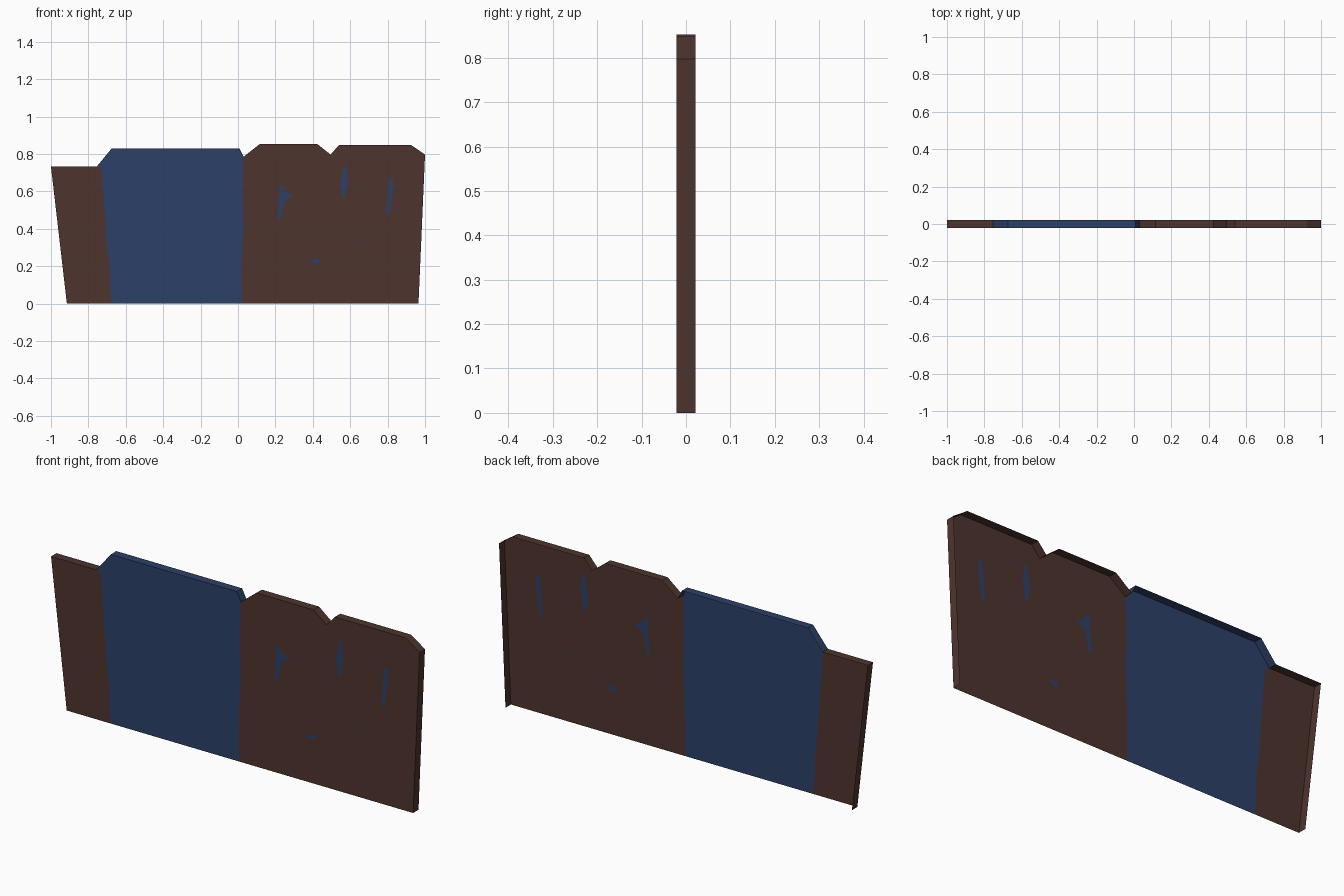
import bpy, bmesh

if "Cube" in bpy.data.objects:
    bpy.data.objects.remove(bpy.data.objects["Cube"])

FRONT, BACK = -0.021, 0.021


def material(name, color):
    m = bpy.data.materials.new(name)
    m.diffuse_color = (*color, 1)
    m.use_nodes = True
    m.node_tree.nodes["Principled BSDF"].inputs["Base Color"].default_value = m.diffuse_color
    return m


BROWN = material("dark brown", (0.0762, 0.0343, 0.0273))
BLUE = material("navy blue", (0.0252, 0.0513, 0.1384))


def board(name, rim, seam, mats, spots=()):
    """Open-backed board: front sheet with inset spots, plus a rim folded back."""
    bm = bmesh.new()

    def loop(points):
        vs = [bm.verts.new((x, FRONT, z)) for x, z in points]
        es = [bm.edges.new((vs[i], vs[(i + 1) % len(vs)])) for i in range(len(vs))]
        return vs, es

    outer, edges = loop(rim + seam)
    spot_verts = []
    for s in spots:
        vs, es = loop(s)
        spot_verts.append(vs)
        edges += es
    # front sheet around the spots
    bmesh.ops.triangle_fill(bm, use_beauty=True, use_dissolve=False, edges=edges)
    # painted spots fill the holes
    for vs in spot_verts:
        bm.faces.new(vs).material_index = 1
    for f in bm.faces:
        f.normal_update()
        if f.normal.y > 0:
            f.normal_flip()
    # rim along the outside edge, none along the bottom
    back = [bm.verts.new((x, BACK, z)) for x, z in rim]
    for i in range(len(rim) - 1):
        bm.faces.new((outer[i], outer[i + 1], back[i + 1], back[i]))
    me = bpy.data.meshes.new(name)
    bm.to_mesh(me)
    bm.free()
    for m in mats:
        me.materials.append(m)
    bpy.context.collection.objects.link(bpy.data.objects.new(name, me))


# shared seams between the boards, top to bottom
left_seam = [(-0.73, 0.72), (-0.722, 0.6), (-0.71, 0.46), (-0.70, 0.3),
             (-0.685, 0.18), (-0.685, 0.08), (-0.675, 0)]
right_seam = [(0.025, 0.6), (0.03, 0.45), (0.022, 0.25), (0.02, 0)]

# blue marks on the right board
spots = [
    [(0.225, 0.635), (0.245, 0.62), (0.248, 0.60), (0.295, 0.575),
     (0.25, 0.545), (0.228, 0.445), (0.212, 0.45)],
    [(0.565, 0.735), (0.58, 0.735), (0.587, 0.66), (0.573, 0.565),
     (0.557, 0.57), (0.547, 0.64)],
    [(0.808, 0.665), (0.828, 0.675), (0.83, 0.62), (0.81, 0.475),
     (0.793, 0.48), (0.80, 0.58)],
    [(0.39, 0.225), (0.41, 0.24), (0.44, 0.235), (0.435, 0.215), (0.40, 0.212)],
    [(0.66, 0.325), (0.67, 0.333), (0.68, 0.325), (0.67, 0.317)],
]

board("left_board", [(-0.915, 0), (-1, 0.733), (-0.755, 0.733)], left_seam, [BROWN])
board("middle_board",
      [(-0.755, 0.733), (-0.675, 0.83), (0.008, 0.83), (0.03, 0.785)],
      right_seam + left_seam[::-1], [BLUE])
board("right_board",
      [(0.03, 0.785), (0.115, 0.852), (0.425, 0.852), (0.495, 0.797),
       (0.54, 0.848), (0.925, 0.848), (1, 0.797), (0.965, 0)],
      right_seam[::-1], [BROWN, BLUE], spots)
